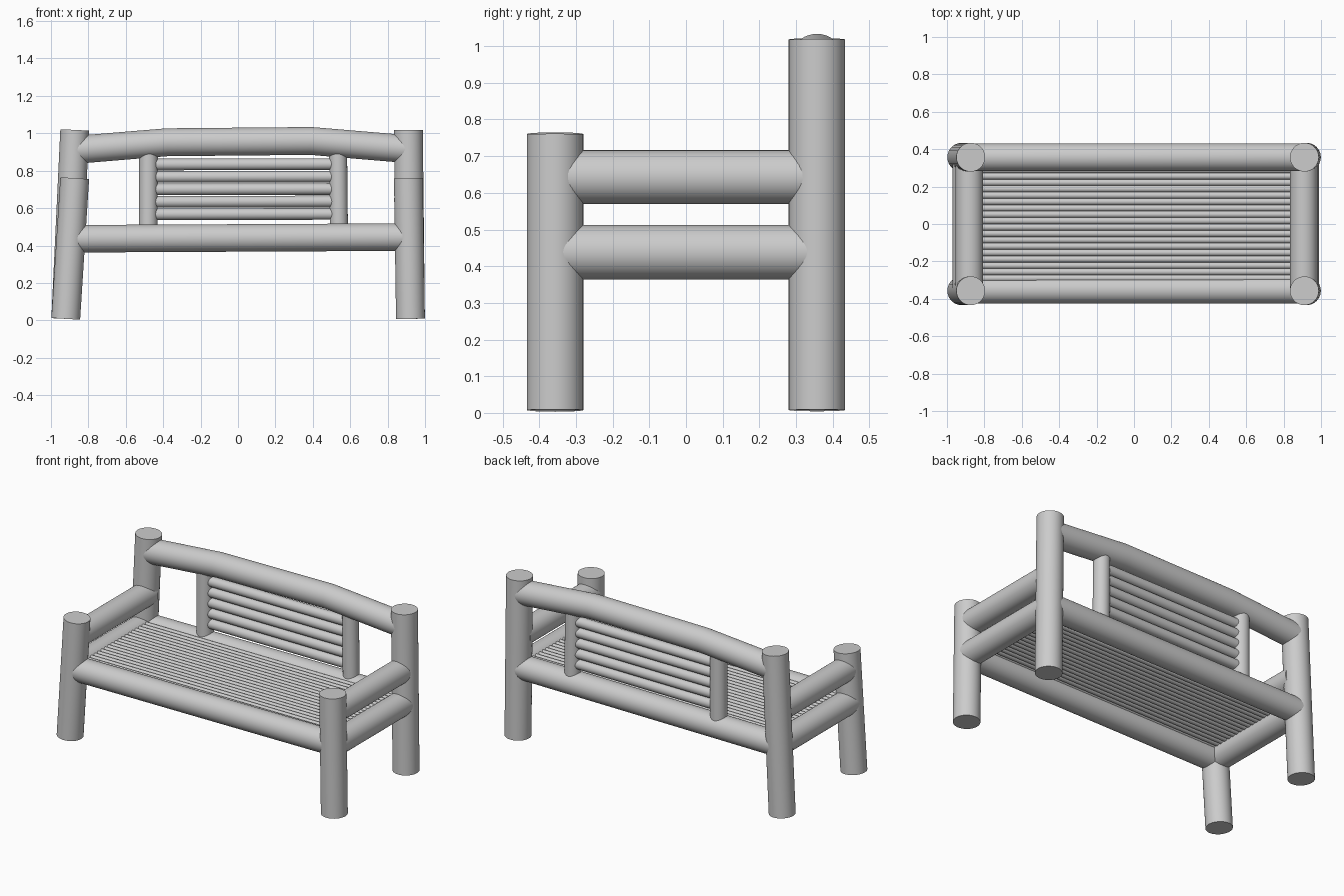
import bpy, bmesh, math
from mathutils import Vector

if "Cube" in bpy.data.objects:
    bpy.data.objects.remove(bpy.data.objects["Cube"])


def log(name, points, r, sides=40):
    """Round log swept along a path, mitred at the bends, with flat capped ends."""
    pts = [Vector(p) for p in points]
    bm = bmesh.new()
    rings = []
    for i, p in enumerate(pts):
        d_in = (p - pts[max(i - 1, 0)]).normalized()
        d_out = (pts[min(i + 1, len(pts) - 1)] - p).normalized()
        t = (d_in + d_out).normalized()
        ref = Vector((1, 0, 0)) if abs(t.y) > 0.5 else Vector((0, 1, 0))
        u = t.cross(ref).normalized()
        v = t.cross(u)
        rings.append([bm.verts.new(p + r * (math.cos(a) * u + math.sin(a) * v))
                      for a in (2 * math.pi * k / sides for k in range(sides))])
    for a, b in zip(rings, rings[1:]):
        for k in range(sides):
            n = (k + 1) % sides
            bm.faces.new((a[k], a[n], b[n], b[k]))
    bm.faces.new(rings[0])
    bm.faces.new(rings[-1])
    bmesh.ops.recalc_face_normals(bm, faces=bm.faces)
    me = bpy.data.meshes.new(name)
    bm.to_mesh(me)
    bm.free()
    ob = bpy.data.objects.new(name, me)
    bpy.context.collection.objects.link(ob)
    bpy.context.view_layer.objects.active = ob
    ob.select_set(True)
    bpy.ops.object.shade_smooth_by_angle(angle=math.radians(35))
    ob.select_set(False)
    return ob


Y = 0.357

# Legs: the left pair leans inwards, the right pair is nearly upright
for row, y, top in (("front", -Y, 0.76), ("back", Y, 1.018)):
    log(f"{row}_leg_left", [(-0.921, y, 0.008), (-0.873, y, top)], 0.077)
    log(f"{row}_leg_right", [(0.922, y, 0.008), (0.911, y, top)], 0.077)

# Long seat rails at front and back
for row, y in (("front", -0.352), ("back", Y)):
    log(f"{row}_seat_rail", [(-0.895, y, 0.436), (0.915, y, 0.445)], 0.0735)

# Side seat rails and armrests
for side, x_low, x_high in (("left", -0.895, -0.88), ("right", 0.915, 0.908)):
    log(f"side_seat_rail_{side}", [(x_low, -Y, 0.438), (x_low, Y, 0.438)], 0.0745)
    log(f"armrest_{side}", [(x_high, -Y, 0.643), (x_high, Y, 0.643)], 0.0735)

# Bent top rail of the backrest
log("top_rail", [(-0.875, Y, 0.911), (-0.38, Y, 0.952),
                 (0.39, Y, 0.959), (0.912, Y, 0.915)], 0.0745)

# Seat slats
COUNT = 18
for i in range(COUNT):
    y = -0.29 + 0.58 * i / (COUNT - 1)
    log(f"seat_slat_{i + 1}", [(-0.88, y, 0.475), (0.9, y, 0.477)], 0.0185, 20)

# Backrest posts and slats
log("back_post_left", [(-0.48, Y, 0.45), (-0.478, Y, 0.93)], 0.05)
log("back_post_right", [(0.54, Y, 0.45), (0.535, Y, 0.93)], 0.048)
for i in range(5):
    z = 0.567 + 0.0665 * i
    log(f"back_slat_{i + 1}", [(-0.48, Y, z), (0.54, Y, z + 0.002)], 0.031, 24)
